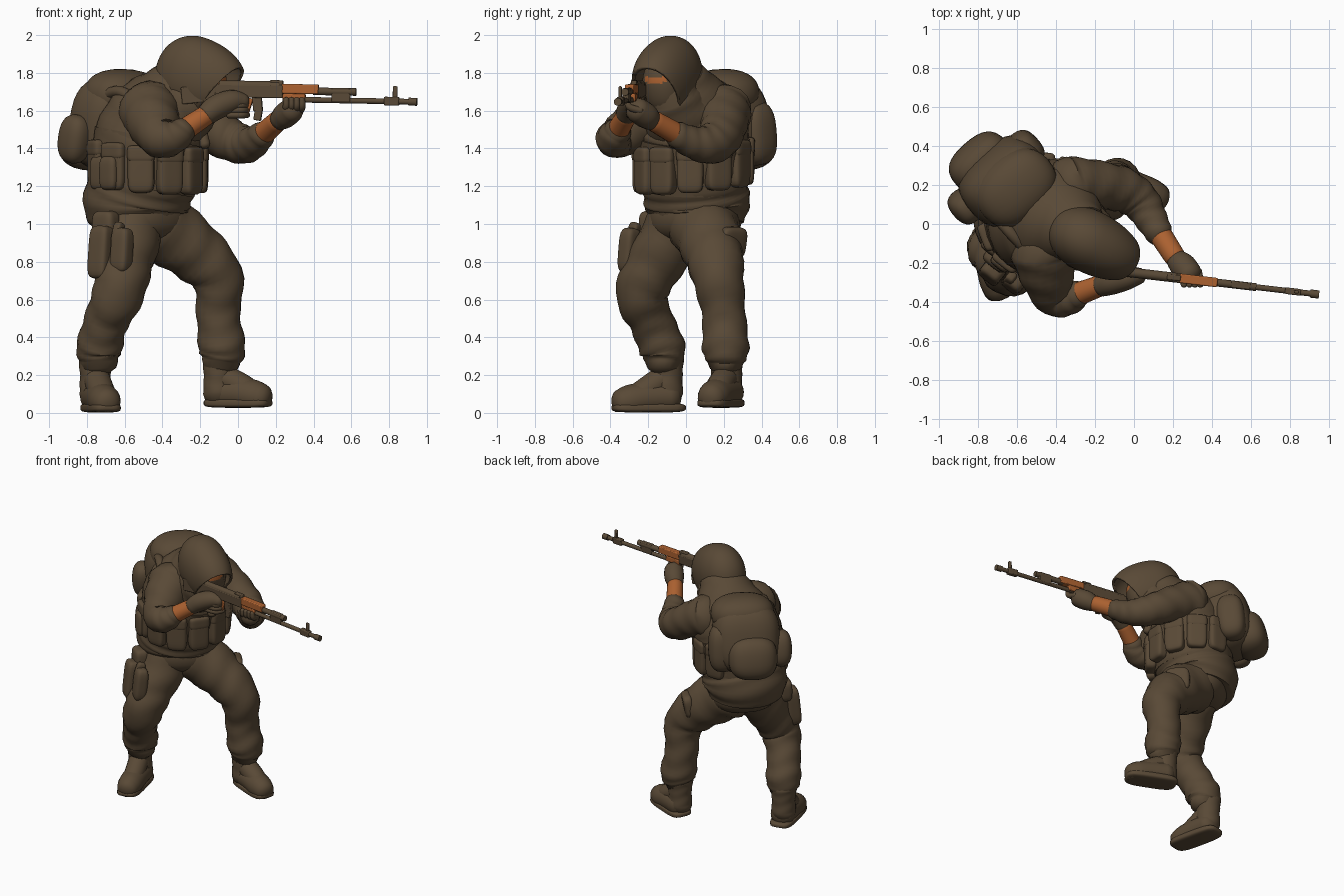
import bpy, bmesh, math
from mathutils import Vector, Matrix

cube = bpy.data.objects.get("Cube")
if cube:
    bpy.data.objects.remove(cube)


def material(name, rgb):
    m = bpy.data.materials.new(name)
    m.use_nodes = True
    m.diffuse_color = (*rgb, 1)
    m.node_tree.nodes["Principled BSDF"].inputs["Base Color"].default_value = (*rgb, 1)
    return m


CLOTH = material("dark brown cloth", (0.1, 0.067, 0.037))
SKIN = material("orange brown", (0.41, 0.12, 0.03))

UP = Vector((0, 0, 1))
LEFT = Vector((0.75, 0.66, 0))          # wearer's left
FRONT = Vector((0.66, -0.75, 0))        # chest direction
CHEST = Vector((-0.48, 0.04, 0))


def body(l, f, z):
    return CHEST + LEFT * l + FRONT * f + UP * z


def frame(forward, loc, tilt=0):
    """Matrix with local y along forward and z up."""
    f = Vector(forward).normalized()
    s = f.cross(UP).normalized()
    m = Matrix((s, f, s.cross(f))).transposed().to_4x4()
    return Matrix.Translation(loc) @ m @ Matrix.Rotation(tilt, 4, "X")


def finish(name, bm, mats, angle=50):
    bmesh.ops.recalc_face_normals(bm, faces=bm.faces)
    me = bpy.data.meshes.new(name)
    bm.to_mesh(me)
    bm.free()
    for m in mats:
        me.materials.append(m)
    ob = bpy.data.objects.new(name, me)
    bpy.context.collection.objects.link(ob)
    bpy.ops.object.select_all(action="DESELECT")
    ob.select_set(True)
    bpy.context.view_layer.objects.active = ob
    bpy.ops.object.shade_smooth_by_angle(angle=math.radians(angle))
    return ob


def spline(pts, steps):
    p = [pts[0]] + pts + [pts[-1]]
    out = []
    for i in range(1, len(p) - 2):
        a, b, c, d = p[i - 1:i + 3]
        for k in range(steps):
            t = k / steps
            out.append(0.5 * (2 * b + (c - a) * t + (2 * a - 5 * b + 4 * c - d) * t * t
                              + (3 * b - a - 3 * c + d) * t ** 3))
    return out + [pts[-1]]


def tube(name, pts, mat=CLOTH, ref=UP, wide=1.0, fold=0.0, floor=None, rounded=True, n=20, steps=6):
    """Smooth limb through (x, y, z, radius) points, with optional cloth folds."""
    rings = spline([Vector(p) for p in pts], steps)
    c = [r.to_3d() for r in rings]
    rad = [r[3] for r in rings]
    tan = [(c[min(i + 1, len(c) - 1)] - c[max(i - 1, 0)]).normalized() for i in range(len(c))]
    if rounded:
        for a in (30, 55, 75):
            s, k = math.sin(math.radians(a)), math.cos(math.radians(a))
            r0, r1 = rings[0][3], rings[-1][3]
            c = [rings[0].to_3d() - tan[0] * r0 * s * 0.7] + c + [rings[-1].to_3d() + tan[-1] * r1 * s * 0.7]
            rad = [r0 * k] + rad + [r1 * k]
            tan = [tan[0]] + tan + [tan[-1]]
    bm = bmesh.new()
    loops = []
    for i, (p, r, t) in enumerate(zip(c, rad, tan)):
        side = (Vector(ref) - t * t.dot(Vector(ref))).normalized()
        other = t.cross(side)
        loop = []
        for j in range(n):
            a = math.tau * j / n
            rr = r * (1 + fold * math.sin(i * 1.4 + 1.6 * math.sin(2 * a)))
            v = p + side * rr * wide * math.cos(a) + other * rr * math.sin(a)
            if floor is not None:
                v.z = max(v.z, floor)
            loop.append(bm.verts.new(v))
        loops.append(loop)
    for a, b in zip(loops, loops[1:]):
        for j in range(n):
            bm.faces.new((a[j], a[(j + 1) % n], b[(j + 1) % n], b[j]))
    bm.faces.new(loops[0])
    bm.faces.new(loops[-1])
    return finish(name, bm, [mat])


def blob_mesh(m, size, power, cuts=7):
    """Rounded box; a higher power is boxier."""
    bm = bmesh.new()
    bmesh.ops.create_cube(bm, size=2)
    bmesh.ops.subdivide_edges(bm, edges=bm.edges[:], cuts=cuts, use_grid_fill=True)
    for v in bm.verts:
        q = v.co / sum(abs(k) ** power for k in v.co) ** (1 / power)
        v.co = m @ Vector((q.x * size[0], q.y * size[1], q.z * size[2]))
    return bm


def blob(name, m, size, power=3.0):
    return finish(name, blob_mesh(m, size, power), [CLOTH])


# Trousers and pelvis
tube("right_trouser_leg", [(-.735, -.12, .27, .1), (-.735, -.125, .34, .122), (-.70, -.18, .48, .118),
     (-.635, -.235, .63, .138), (-.6, -.16, .8, .152), (-.56, -.03, 1.0, .175)], ref=LEFT, fold=.035)
tube("left_trouser_leg", [(-.09, .21, .27, .1), (-.085, .21, .34, .125), (-.105, .2, .52, .116),
     (-.11, .17, .72, .138), (-.25, .14, .87, .165), (-.43, .09, 1.0, .19)], ref=LEFT, fold=.035)
blob("pelvis", frame(FRONT, (-.51, .05, 1.03)), (.24, .22, .14), 2.5)
blob("left_thigh_pocket", frame(LEFT, (-.19, .245, .9), -.2), (.085, .035, .085), 4)


# Boots
def boot(side, heel, toe, ankle, floor):
    h, t, a = Vector(heel), Vector(toe), Vector(ankle)

    def at(k, z, r):
        p = h.lerp(t, k)
        return (p.x, p.y, z + floor, r)
    tube(side + "_boot_foot", [at(.2, .08, .085), at(.5, .075, .085), at(.75, .06, .085), at(.88, .05, .075)],
         floor=floor)
    tube(side + "_boot_shaft", [(a.x, a.y, .1, .085), (a.x, a.y, .2, .082), (a.x, a.y, .29, .09)], ref=LEFT, fold=.02)
    tube(side + "_boot_tongue", [(a.x, a.y, .2, .07), at(.55, .11, .07), at(.75, .07, .06)], floor=floor)
    blob(side + "_boot_sole", frame(t - h, h.lerp(t, .5).to_3d() + UP * (floor + .022)),
         (.084, (t - h).length * .51, .025), 4)


boot("right", (-.77, -.01, 0), (-.685, -.385, 0), (-.755, -.1, 0), .005)
boot("left", (-.165, .255, 0), (.165, .115, 0), (-.1, .215, 0), .03)

# Jacket and load vest
tube("jacket", [(-.535, .06, 1.01, .235), (-.54, .06, 1.1, .27), (-.52, .05, 1.18, .268), (-.49, .04, 1.28, .275),
     (-.46, .04, 1.45, .285), (-.4, .03, 1.58, .26), (-.33, -.01, 1.69, .19), (-.27, -.05, 1.78, .14)],
     ref=LEFT, wide=1.08, fold=.015, rounded=False, n=32)
tube("vest", [(-.51, .04, 1.19, .275), (-.49, .04, 1.3, .285), (-.46, .04, 1.46, .295)],
     ref=LEFT, wide=1.05, rounded=False, n=32)
for i in range(9):
    a = math.radians(-110 + 31 * i)
    d = FRONT * math.cos(a) + LEFT * math.sin(a)
    base = body(0, 0, 1.31 - .03 * math.cos(a)) + d * .28
    blob(f"vest_pouch_{i}", frame(d, base), (.07, .042, .125), 5)
    blob(f"vest_pouch_flap_{i}", frame(d, base + UP * .082), (.073, .046, .045), 5)
for s in (-1, 1):
    tube("shoulder_strap", [(*body(s * .17, -.2, 1.66), .03), (*body(s * .17, -.02, 1.7), .03),
         (*body(s * .16, .2, 1.58), .03), (*body(s * .16, .28, 1.42), .03)], n=12)

# Backpack
BACK = -FRONT
blob("pack_body", frame(BACK, (-.66, .22, 1.53), .22), (.235, .18, .25), 2.8)
blob("pack_lid", frame(BACK, (-.605, .185, 1.685), .1), (.22, .175, .135), 2.3)
blob("pack_rear_pocket", frame(BACK, (-.785, .315, 1.44), .22), (.17, .12, .155), 2.6)
blob("pack_left_pocket", frame(BACK, (-.57, .37, 1.48), .1), (.1, .1, .17), 2.8)
blob("pack_right_pocket", frame(BACK, (-.865, .09, 1.45), .2), (.075, .09, .13), 2.5)

# Holster and hip pouches on the right side
hip = Vector((-.6, -.75, 0))
blob("holster", frame(hip, (-.615, -.3, .86), .1), (.055, .045, .12), 4)
blob("holster_grip", frame(hip, (-.635, -.28, .95), .3), (.025, .03, .06), 4)
blob("thigh_pouch", frame(hip, (-.725, -.245, .85), .1), (.06, .05, .14), 5)
blob("holster_strap", frame(hip, (-.7, -.18, .99)), (.07, .05, .08), 4)
for i in range(2):
    blob(f"hip_pouch_{i}", frame(hip, (-.675 - .05 * i, -.19 + .08 * i, 1.27)), (.055, .045, .09), 4)

# Arms
tube("right_sleeve", [(-.47, -.12, 1.6, .17), (-.45, -.24, 1.54, .145), (-.41, -.365, 1.455, .108),
     (-.34, -.38, 1.46, .09), (-.29, -.36, 1.495, .072)], fold=.03)
tube("right_wrist", [(-.29, -.36, 1.495, .06), (-.17, -.315, 1.575, .054)], SKIN)
tube("right_glove", [(-.165, -.315, 1.58, .058), (-.11, -.295, 1.62, .066), (-.03, -.275, 1.65, .06),
     (.03, -.265, 1.65, .042)])
tube("left_sleeve", [(-.33, .19, 1.59, .16), (-.21, .2, 1.54, .13), (-.06, .175, 1.455, .115), (.03, .115, 1.42, .102),
     (.085, .03, 1.435, .085), (.13, -.05, 1.475, .07)], fold=.03)
tube("left_wrist", [(.12, -.03, 1.465, .06), (.21, -.17, 1.545, .055)], SKIN)
tube("left_glove", [(.22, -.185, 1.55, .057), (.25, -.215, 1.575, .068), (.285, -.26, 1.605, .066)])
for i in range(4):
    x = .245 + .028 * i
    tube("left_finger", [(x, -.24, 1.6, .019), (x + .01, -.3, 1.62, .019), (x + .01, -.31, 1.66, .016)],
         n=10, ref=(1, 0, 0))
    z = 1.655 - .026 * i
    tube("right_finger", [(-.05, -.3, z, .018), (.02, -.295, z, .018), (.05, -.25, z, .016)], n=10)

# Hood tilted forward, cut open with a slanted brim
look = frame((.87, -.45, 0), (-.235, -.085, 1.785), -.3)
bm = blob_mesh(Matrix(), (.16, .31, .21), 2.1, cuts=23)
bmesh.ops.bisect_plane(bm, geom=bm.verts[:] + bm.edges[:] + bm.faces[:], plane_co=(0, .2, 0),
                       plane_no=(0, 1, -.45), clear_outer=True)
for v in bm.verts:
    if v.co.y < 0:
        v.co.y *= .68
    v.co = look @ v.co
rim = finish("hood", bm, [CLOTH]).modifiers.new("thickness", "SOLIDIFY")
rim.thickness, rim.offset = .018, -1
tube("cowl", [(-.21, -.09, 1.71, .15), (-.27, -.055, 1.64, .185), (-.37, 0, 1.57, .25)], ref=LEFT, fold=.02, n=28)

# Masked face with a bare eye slit
bm = blob_mesh(Matrix(), (.12, .14, .165), 2.2, cuts=23)
for f in bm.faces:
    p = f.calc_center_median()
    f.material_index = int(p.y > .06 and abs(p.x) < .065 and .055 < p.z < .085)
for v in bm.verts:
    v.co = look @ (v.co + Vector((0, .05, -.04)))
finish("masked_face", bm, [CLOTH, SKIN])

# Rifle, laid out along local x and then aimed
AIM = Matrix.Translation((0, -.25, 1.7)) @ Matrix.Rotation(-.117, 4, "Z") @ Matrix.Rotation(.018, 4, "Y")


def gun_box(name, x0, x1, z0, z1, width, mat=CLOTH, lean=0):
    m = AIM @ Matrix.Translation(((x0 + x1) / 2, 0, (z0 + z1) / 2)) @ Matrix.Rotation(lean, 4, "Y")
    bm = bmesh.new()
    bmesh.ops.create_cube(bm, size=1, matrix=m @ Matrix.Diagonal((x1 - x0, width, z1 - z0, 1)))
    ob = finish(name, bm, [mat], 30)
    b = ob.modifiers.new("edge", "BEVEL")
    b.width, b.segments = .006, 2


def gun_rod(name, x0, x1, z, r):
    m = AIM @ Matrix.Translation(((x0 + x1) / 2, 0, z)) @ Matrix.Rotation(math.pi / 2, 4, "Y")
    bm = bmesh.new()
    bmesh.ops.create_cone(bm, cap_ends=True, segments=16, radius1=r, radius2=r, depth=x1 - x0, matrix=m)
    finish(name, bm, [CLOTH], 40)


gun_box("receiver", -.12, .24, -.03, .04, .05)
gun_rod("receiver_cover", -.1, .22, .035, .024)
gun_box("stock", -.3, -.1, -.06, .03, .045, lean=-.12)
gun_box("rear_sight", .17, .24, .03, .065, .03)
gun_box("upper_handguard", .235, .43, -.005, .046, .048, SKIN)
gun_box("lower_handguard", .24, .36, -.045, -.005, .046, SKIN)
gun_rod("gas_tube", .4, .63, .01, .02)
gun_box("gas_block", .5, .6, -.045, .03, .034)
gun_rod("barrel", .24, .95, -.036, .015)
gun_box("sight_base", .78, .86, -.058, -.012, .034)
gun_box("front_sight", .825, .85, -.03, .045, .016)
gun_rod("muzzle_brake", .91, .955, -.036, .021)
gun_box("pistol_grip", .03, .07, -.12, -.03, .035, SKIN, lean=.3)
gun_box("magazine_top", .08, .13, -.1, -.02, .035, lean=-.1)
gun_box("magazine_bottom", .09, .13, -.15, -.08, .035, lean=.15)
